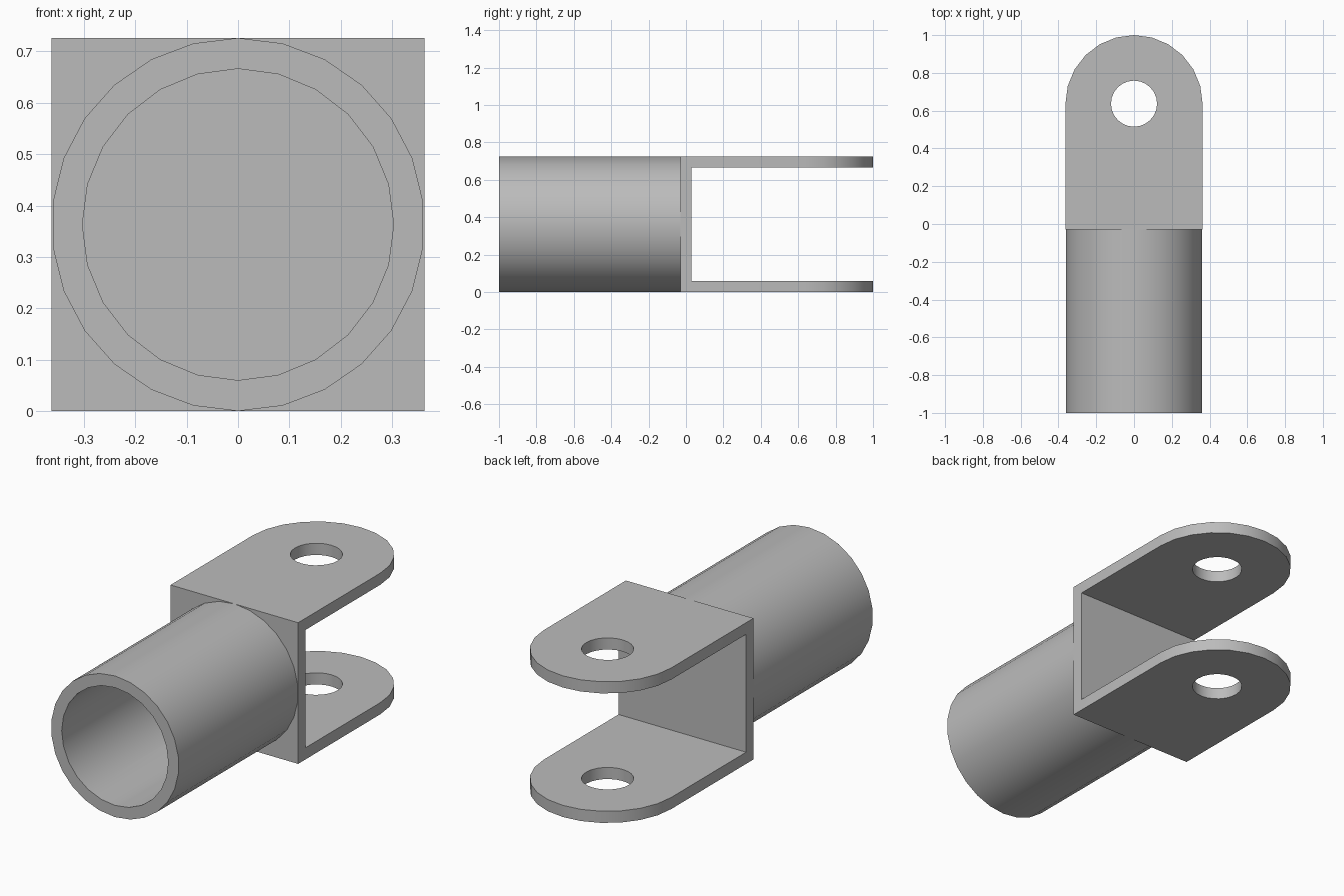
import bpy, bmesh
from math import sin, cos, pi
from mathutils import Vector

cube = bpy.data.objects.get("Cube")
if cube:
    bpy.data.objects.remove(cube)

R, WALL = 0.363, 0.06            # outer radius (half width) and wall thickness
BORE = R - WALL
EYE_Y, EYE_R = 1 - R, 0.122      # pin hole centre and radius
BACK, FRONT = 0.03, -0.03        # web plate faces

metal = bpy.data.materials.new("plain grey metal")
metal.use_nodes = True
GREY = (0.5, 0.5, 0.5, 1)
metal.diffuse_color = GREY
metal.node_tree.nodes["Principled BSDF"].inputs["Base Color"].default_value = GREY


def finish(name, bm):
    bmesh.ops.recalc_face_normals(bm, faces=bm.faces)
    mesh = bpy.data.meshes.new(name)
    bm.to_mesh(mesh)
    bm.free()
    mesh.materials.append(metal)
    obj = bpy.data.objects.new(name, mesh)
    bpy.context.collection.objects.link(obj)
    return obj


def prism(name, outline, offset):
    """Extrude a closed planar outline along an offset vector."""
    bm = bmesh.new()
    face = bm.faces.new([bm.verts.new(p) for p in outline])
    new = bmesh.ops.extrude_face_region(bm, geom=[face])["geom"]
    bmesh.ops.translate(bm, vec=Vector(offset),
                        verts=[v for v in new if isinstance(v, bmesh.types.BMVert)])
    return finish(name, bm)


def activate(obj):
    bpy.ops.object.select_all(action='DESELECT')
    obj.select_set(True)
    bpy.context.view_layer.objects.active = obj


def boolean(obj, cutter, operation):
    activate(obj)
    mod = obj.modifiers.new("cut", 'BOOLEAN')
    mod.object, mod.operation, mod.solver = cutter, operation, 'EXACT'
    bpy.ops.object.modifier_apply(modifier=mod.name)
    bpy.data.objects.remove(cutter)


def smooth(obj):
    activate(obj)
    bpy.ops.object.shade_smooth_by_angle(angle=pi / 6)


def ring(radius, sides, y):
    return [(radius * sin(2 * pi * i / sides), y, R + radius * cos(2 * pi * i / sides))
            for i in range(sides)]


# Hollow tube, closed at the back by the web plate
tube = prism("socket_tube", ring(R, 26, -1), (0, 1 + FRONT, 0))
boolean(tube, prism("bore", ring(BORE, 24, -1.1), (0, 1.2, 0)), 'DIFFERENCE')
smooth(tube)

# Fork: C-shaped side profile trimmed to a rounded plan outline
TOP = 2 * R
profile = [(FRONT, 0), (1.1, 0), (1.1, WALL), (BACK, WALL),
           (BACK, TOP - WALL), (1.1, TOP - WALL), (1.1, TOP), (FRONT, TOP)]
fork = prism("fork_bracket", [(-0.5, y, z) for y, z in profile], (1, 0, 0))

ARC = 12
plan = [(R * cos(pi * i / ARC), EYE_Y + R * sin(pi * i / ARC), -0.1)
        for i in range(ARC + 1)]
plan += [(-R, -0.2, -0.1), (R, -0.2, -0.1)]
boolean(fork, prism("plan", plan, (0, 0, 1)), 'INTERSECT')

# Pin holes through both lugs
hole = [(EYE_R * cos(2 * pi * i / 24), EYE_Y + EYE_R * sin(2 * pi * i / 24), -0.1)
        for i in range(24)]
boolean(fork, prism("pin_hole", hole, (0, 0, 1)), 'DIFFERENCE')
smooth(fork)
